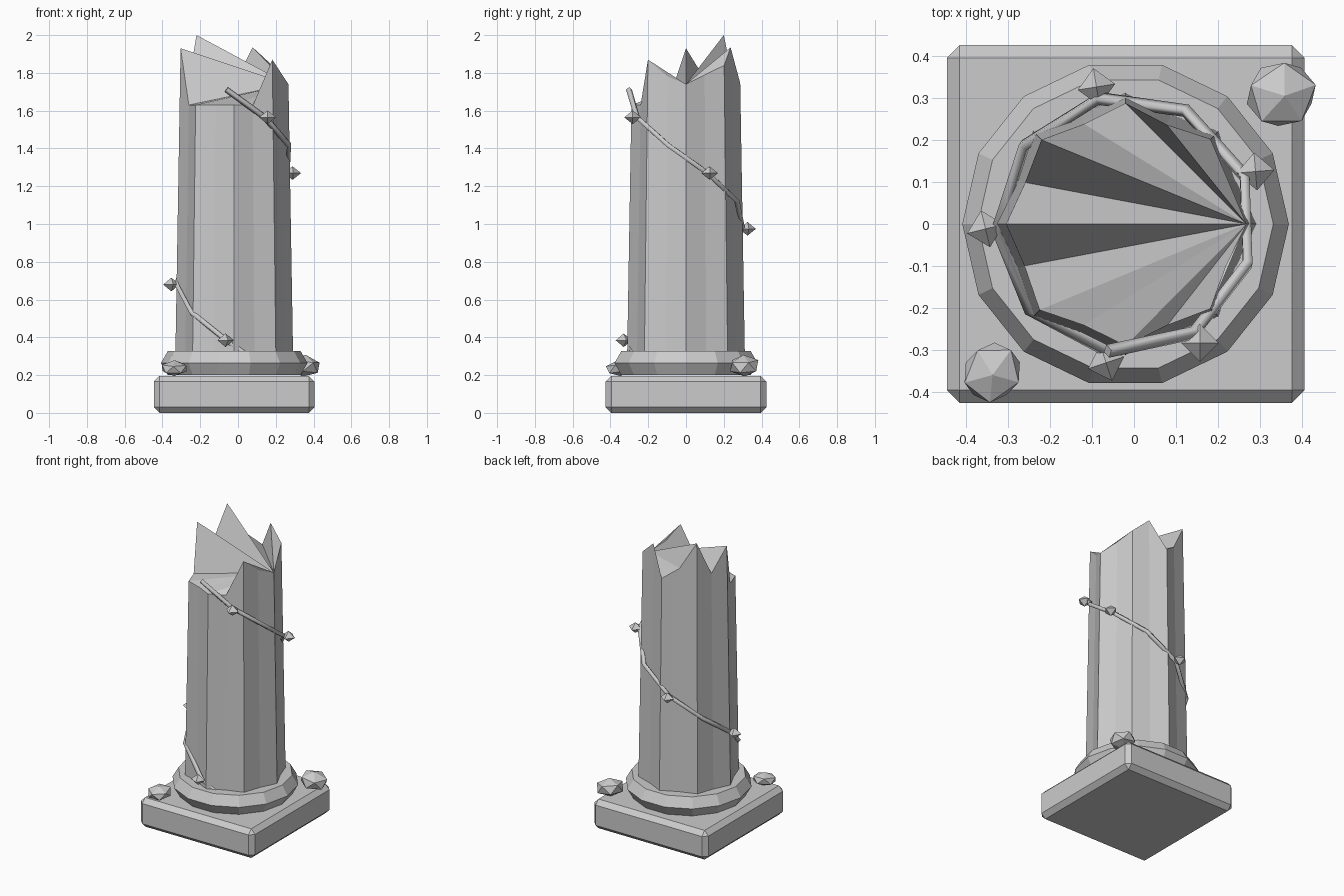
import bpy, bmesh, math
from mathutils import Vector

cube = bpy.data.objects.get("Cube")
if cube:
    bpy.data.objects.remove(cube, do_unlink=True)

CX = -0.02  # column axis

stone = bpy.data.materials.new("grey_stone")
stone.use_nodes = True
GREY = (0.6, 0.6, 0.6, 1)
stone.diffuse_color = GREY
stone.node_tree.nodes["Principled BSDF"].inputs["Base Color"].default_value = GREY


def finish(name, bm):
    bmesh.ops.recalc_face_normals(bm, faces=bm.faces)
    mesh = bpy.data.meshes.new(name)
    bm.to_mesh(mesh)
    bm.free()
    mesh.materials.append(stone)
    obj = bpy.data.objects.new(name, mesh)
    bpy.context.collection.objects.link(obj)
    return obj


def polar(radius, degrees, z):
    a = math.radians(degrees)
    return Vector((CX + radius * math.cos(a), radius * math.sin(a), z))


# Chamfered square plinth
bm = bmesh.new()
bmesh.ops.create_cube(bm, size=1)
bmesh.ops.scale(bm, vec=(0.85, 0.85, 0.196), verts=bm.verts)
bmesh.ops.translate(bm, vec=(CX, 0, 0.098), verts=bm.verts)
bmesh.ops.bevel(bm, geom=bm.edges[:], offset=0.03, segments=1, affect='EDGES')
finish("plinth", bm)

# Faceted base ring: hexagonal section swept around fourteen sides
bm = bmesh.new()
SIDES, SECTION = 14, 6
rings = []
for i in range(SIDES):
    ring = []
    for j in range(SECTION):
        t = math.tau * j / SECTION
        ring.append(bm.verts.new(polar(0.314 + 0.074 * math.cos(t), 360 * i / SIDES,
                                       0.264 + 0.074 * math.sin(t))))
    rings.append(ring)
for i in range(SIDES):
    a, b = rings[i], rings[(i + 1) % SIDES]
    for j in range(SECTION):
        k = (j + 1) % SECTION
        bm.faces.new((a[j], b[j], b[k], a[k]))
finish("base_ring", bm)

# Fluted, tapering shaft with a jagged broken top
TOP = [1.74, 1.79, 1.84, 1.935, 1.745, 1.82, 2.0, 1.77,
       1.93, 1.63, 1.63, 1.63, 1.63, 1.63, 1.87, 1.80]
bm = bmesh.new()
lower, upper = [], []
for i, z in enumerate(TOP):
    flute = 0.9 if i % 2 else 1
    angle = 360 * i / len(TOP)
    lower.append(bm.verts.new(polar(0.312 * flute, angle, 0.28)))
    upper.append(bm.verts.new(polar((0.312 - 0.017 * (z - 0.28)) * flute, angle, z)))
for i in range(len(TOP)):
    k = (i + 1) % len(TOP)
    bm.faces.new((lower[i], lower[k], upper[k], upper[i]))
for i in range(1, len(TOP) - 1):  # broken surface fans from one corner
    bm.faces.new((upper[0], upper[i], upper[i + 1]))
bm.faces.new(lower[::-1])
finish("broken_shaft", bm)

# Vine spiralling down the shaft
path = [polar(0.305, -98 + 40 * k, 1.712 - 0.1475 * k) for k in range(11)]
curve = bpy.data.curves.new("vine", 'CURVE')
curve.dimensions = '3D'
curve.bevel_depth = 0.016
curve.bevel_resolution = 0
curve.use_fill_caps = True
spline = curve.splines.new('POLY')
spline.points.add(len(path) - 1)
for point, co in zip(spline.points, path):
    point.co = (*co, 1)
curve.materials.append(stone)
vine = bpy.data.objects.new("vine", curve)
bpy.context.collection.objects.link(vine)

# Diamond leaves on every second vine joint
for n, k in enumerate(range(1, 10, 2)):
    bm = bmesh.new()
    center = polar(0.333, -98 + 40 * k, path[k].z)
    mid = [bm.verts.new(center + Vector((0.045 * math.cos(a), 0.045 * math.sin(a), 0)))
           for a in (math.tau * i / 4 + 0.08 * n for i in range(4))]
    for dz in (-0.036, 0.036):
        tip = bm.verts.new(center + Vector((0, 0, dz)))
        for i in range(4):
            bm.faces.new((mid[i], mid[(i + 1) % 4], tip))
    finish(f"leaf_{n + 1}", bm)


# Fallen stones resting on the plinth
def rubble(name, location, size, turn):
    bm = bmesh.new()
    bmesh.ops.create_icosphere(bm, subdivisions=1, radius=1)
    bmesh.ops.scale(bm, vec=size, verts=bm.verts)
    obj = finish(name, bm)
    obj.location = location
    obj.rotation_euler = turn


rubble("rubble_back_left", (0.35, 0.308, 0.25), (0.092, 0.085, 0.058), (0.1, 0.12, 0.3))
rubble("rubble_front_right", (-0.337, -0.353, 0.237), (0.08, 0.073, 0.042), (0.1, -0.1, 0.9))
